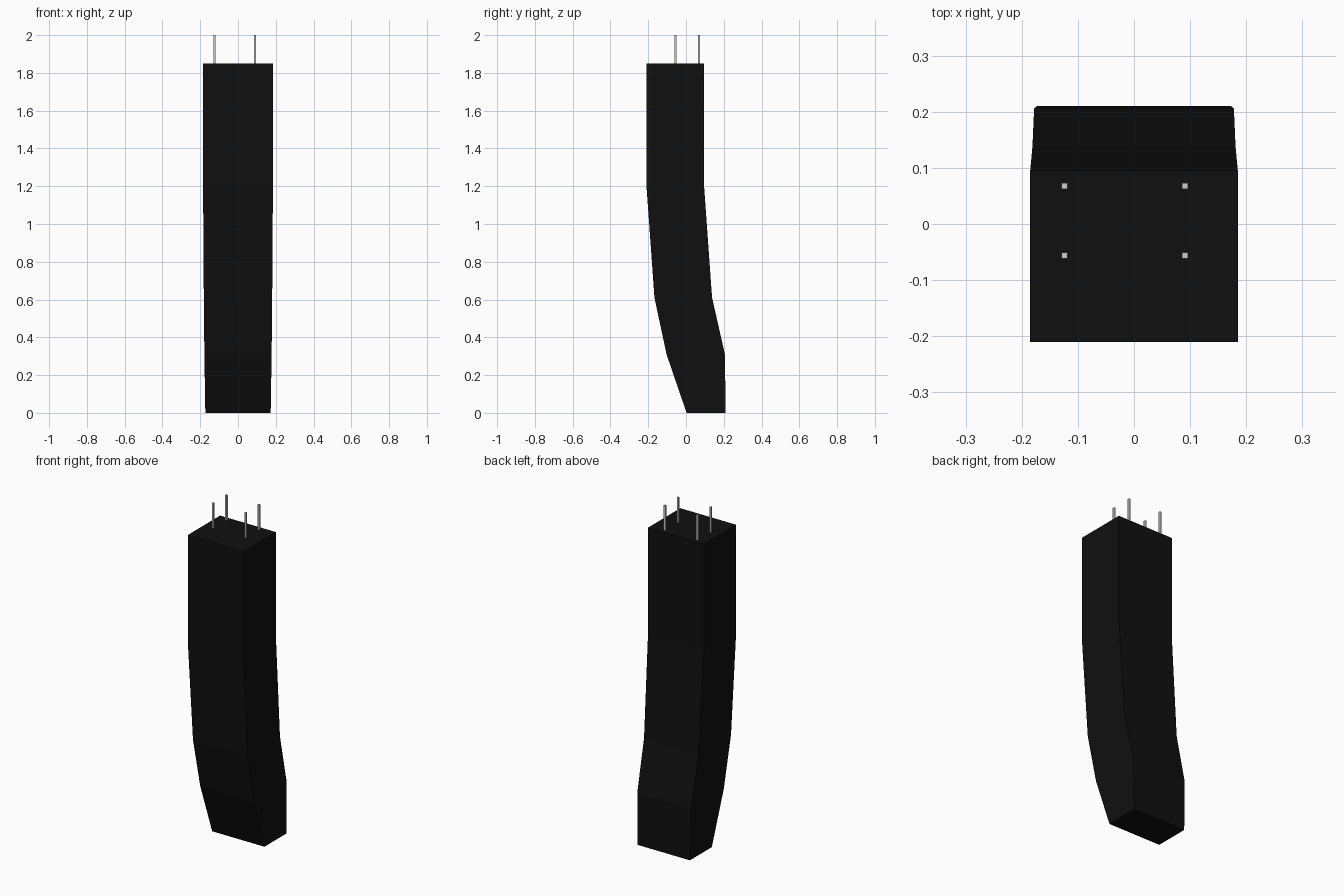
import bpy, bmesh

if "Cube" in bpy.data.objects:
    bpy.data.objects.remove(bpy.data.objects["Cube"])

# Cross-sections of the bent body: z, front y, back y, half width
SECTIONS = [
    (0.00, 0.003, 0.210, 0.173),
    (0.31, -0.103, 0.206, 0.178),
    (0.61, -0.167, 0.138, 0.181),
    (1.21, -0.210, 0.095, 0.185),
    (1.85, -0.210, 0.095, 0.185),
]


def make_object(name, bm):
    bmesh.ops.recalc_face_normals(bm, faces=bm.faces)
    mesh = bpy.data.meshes.new(name)
    bm.to_mesh(mesh)
    bm.free()
    obj = bpy.data.objects.new(name, mesh)
    bpy.context.collection.objects.link(obj)
    return obj


# Curved body: rectangular rings bridged upwards, capped at both ends
bm = bmesh.new()
rings = [[bm.verts.new(p) for p in ((-w, f, z), (w, f, z), (w, b, z), (-w, b, z))]
         for z, f, b, w in SECTIONS]
for low, high in zip(rings, rings[1:]):
    for i in range(4):
        j = (i + 1) % 4
        bm.faces.new((low[i], low[j], high[j], high[i]))
bm.faces.new(rings[0][::-1])
bm.faces.new(rings[-1])
body = make_object("curved_body", bm)

black = bpy.data.materials.new("black")
black.diffuse_color = (0.005, 0.005, 0.005, 1)
black.use_nodes = True
black.node_tree.nodes["Principled BSDF"].inputs["Base Color"].default_value = black.diffuse_color
body.data.materials.append(black)

# Four thin square pins standing on the top face
PIN, PIN_BASE, PIN_TOP = 0.011, 1.85, 2.0
for side, x in (("left", -0.124), ("right", 0.091)):
    for end, y in (("front", -0.056), ("back", 0.068)):
        bm = bmesh.new()
        bmesh.ops.create_cube(bm, size=1)
        bmesh.ops.scale(bm, vec=(PIN, PIN, PIN_TOP - PIN_BASE), verts=bm.verts)
        bmesh.ops.translate(bm, vec=(x, y, (PIN_TOP + PIN_BASE) / 2), verts=bm.verts)
        make_object(f"{end}_{side}_pin", bm)
